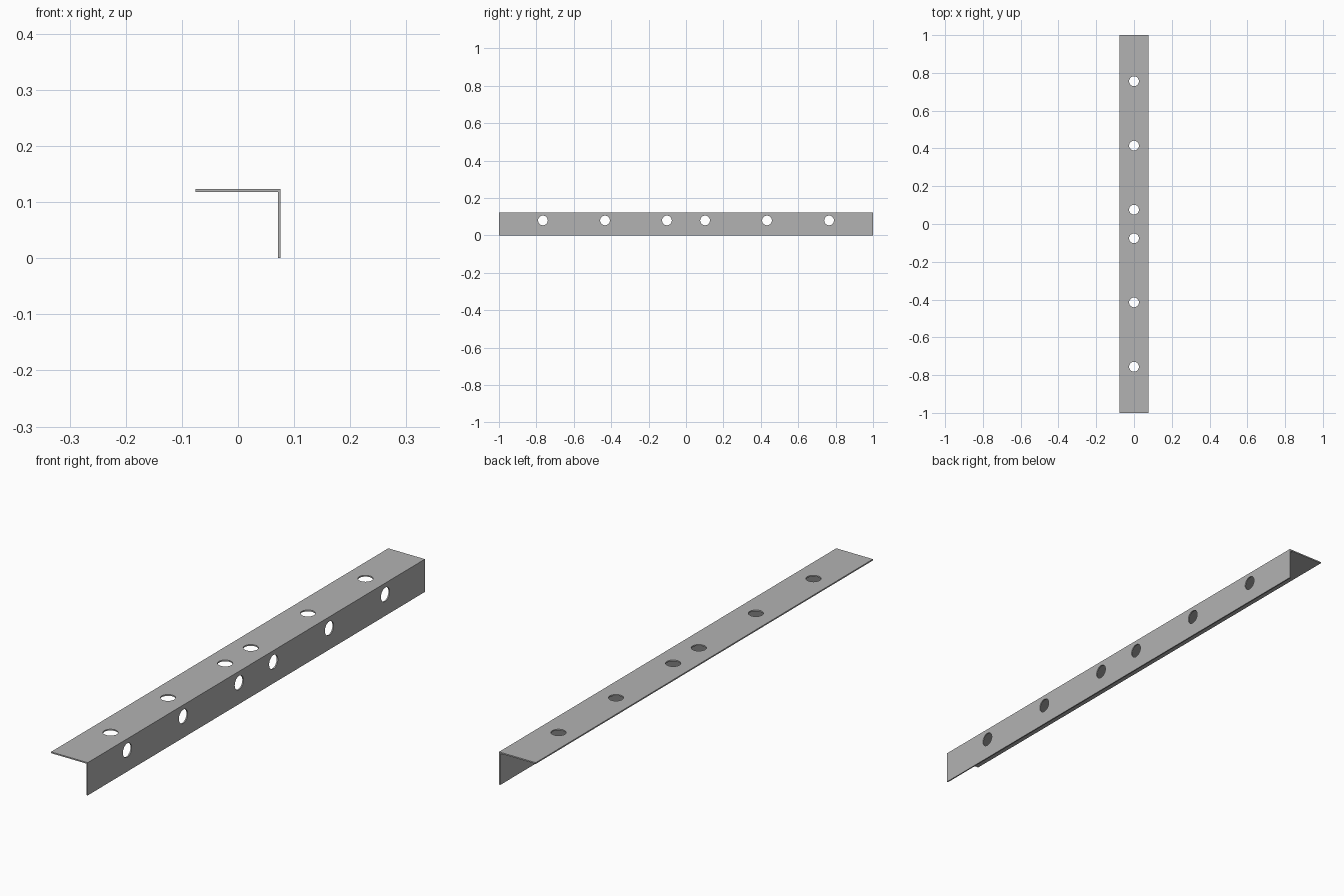
import bpy
import bmesh
from math import pi
from mathutils import Matrix, Vector

cube = bpy.data.objects.get("Cube")
if cube:
    bpy.data.objects.remove(cube, do_unlink=True)

HALF_W, HEIGHT, THICK, HALF_L = 0.076, 0.123, 0.005, 1.0
HOLE_R = 0.026
SIDE_HOLE_Z = 0.08
TOP_HOLES = (0.076, 0.415, 0.756)
SIDE_HOLES = (0.102, 0.433, 0.765)

steel = bpy.data.materials.new("grey_steel")
steel.use_nodes = True
grey = (0.45, 0.45, 0.45, 1)
steel.diffuse_color = grey
steel.node_tree.nodes["Principled BSDF"].inputs["Base Color"].default_value = grey


def make_object(name, bm):
    bmesh.ops.recalc_face_normals(bm, faces=bm.faces)
    mesh = bpy.data.meshes.new(name)
    bm.to_mesh(mesh)
    bm.free()
    mesh.materials.append(steel)
    obj = bpy.data.objects.new(name, mesh)
    bpy.context.collection.objects.link(obj)
    return obj


# L-shaped section extruded along the length
bm = bmesh.new()
inner_x, inner_z = HALF_W - THICK, HEIGHT - THICK
section = [(-HALF_W, HEIGHT), (HALF_W, HEIGHT), (HALF_W, 0),
           (inner_x, 0), (inner_x, inner_z), (-HALF_W, inner_z)]
end = bm.faces.new([bm.verts.new((x, -HALF_L, z)) for x, z in section])
swept = bmesh.ops.extrude_face_region(bm, geom=[end])["geom"]
bmesh.ops.translate(bm, vec=(0, 2 * HALF_L, 0),
                    verts=[v for v in swept if isinstance(v, bmesh.types.BMVert)])
bracket = make_object("angle_bracket", bm)

# Round drills through both flanges, mirrored front to back
bm = bmesh.new()


def add_drill(centre, rotation):
    bmesh.ops.create_cone(bm, cap_ends=True, segments=32, radius1=HOLE_R,
                          radius2=HOLE_R, depth=0.04,
                          matrix=Matrix.Translation(Vector(centre)) @ rotation)


for side in (-1, 1):
    for y in TOP_HOLES:
        add_drill((0, side * y, HEIGHT), Matrix.Identity(4))
    for y in SIDE_HOLES:
        add_drill((HALF_W, side * y, SIDE_HOLE_Z), Matrix.Rotation(pi / 2, 4, "Y"))
drills = make_object("hole_cutters", bm)
drills.hide_render = True

# Cut the holes and discard the drills
cut = bracket.modifiers.new("holes", "BOOLEAN")
cut.operation = "DIFFERENCE"
cut.solver = "EXACT"
cut.object = drills
bpy.ops.object.select_all(action="DESELECT")
bracket.select_set(True)
bpy.context.view_layer.objects.active = bracket
bpy.ops.object.modifier_apply(modifier=cut.name)
bpy.data.objects.remove(drills, do_unlink=True)
bpy.ops.object.shade_smooth_by_angle()
